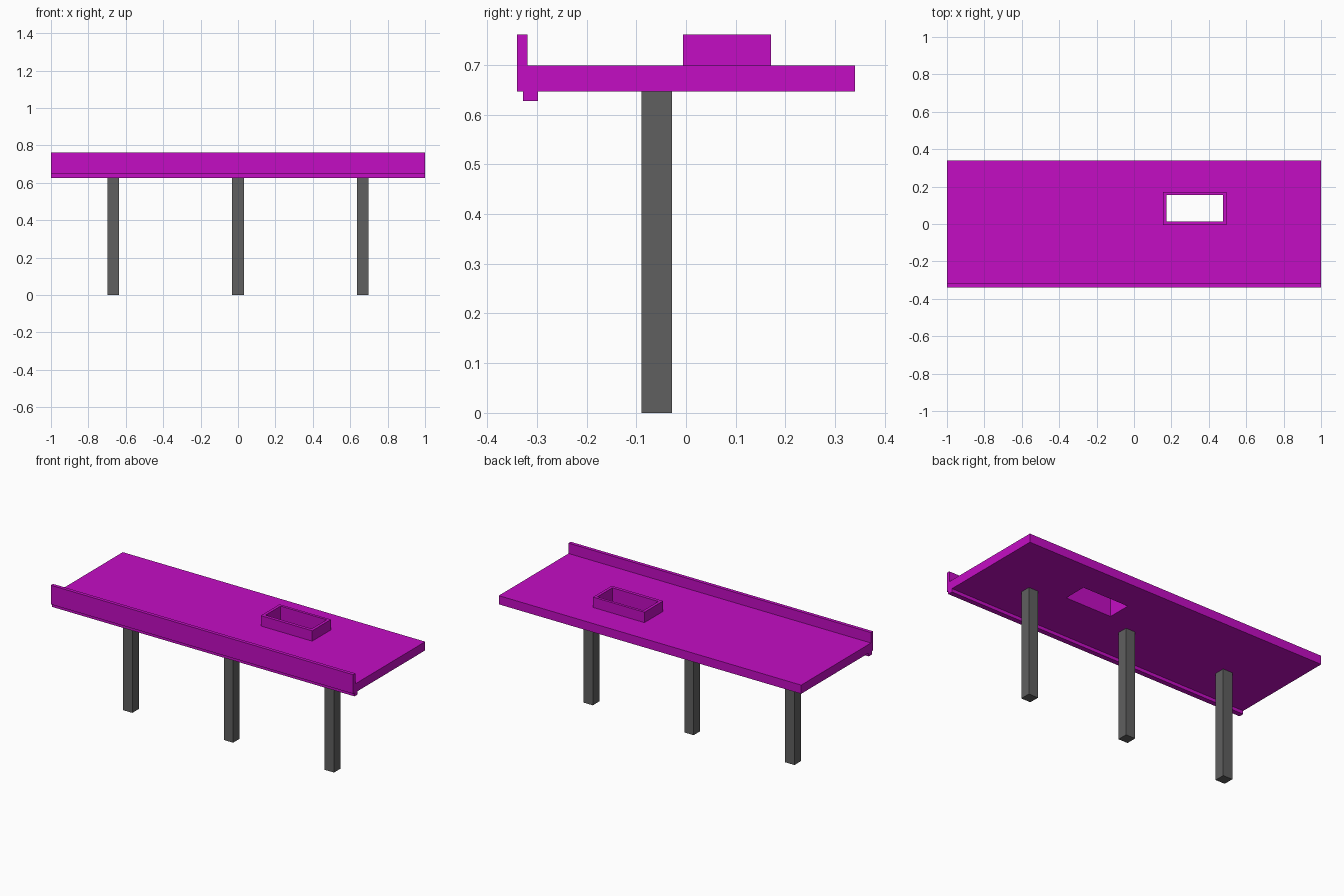
import bpy
import bmesh

cube = bpy.data.objects.get("Cube")
if cube:
    bpy.data.objects.remove(cube, do_unlink=True)


def material(name, rgb):
    m = bpy.data.materials.new(name)
    m.use_nodes = True
    m.diffuse_color = (*rgb, 1)
    m.node_tree.nodes["Principled BSDF"].inputs["Base Color"].default_value = (*rgb, 1)
    return m


magenta = material("magenta", (0.55, 0.004, 0.55))
grey = material("dark grey", (0.117, 0.117, 0.117))


def prism(name, profile, x0, x1, mat):
    """Extrude a closed (y, z) profile along x."""
    bm = bmesh.new()
    face = bm.faces.new([bm.verts.new((x0, y, z)) for y, z in profile])
    ext = bmesh.ops.extrude_face_region(bm, geom=[face])
    verts = [v for v in ext["geom"] if isinstance(v, bmesh.types.BMVert)]
    bmesh.ops.translate(bm, verts=verts, vec=(x1 - x0, 0, 0))
    bmesh.ops.recalc_face_normals(bm, faces=bm.faces)
    mesh = bpy.data.meshes.new(name)
    bm.to_mesh(mesh)
    bm.free()
    mesh.materials.append(mat)
    ob = bpy.data.objects.new(name, mesh)
    bpy.context.collection.objects.link(ob)
    return ob


def box(name, x, y, z, mat):
    profile = [(y[0], z[0]), (y[1], z[0]), (y[1], z[1]), (y[0], z[1])]
    return prism(name, profile, x[0], x[1], mat)


BACK, FRONT = 0.34, -0.34
UNDER, DECK, TOP = 0.647, 0.699, 0.761

# Roof slab with the upstand along its front edge
roof = prism("roof_slab", [(FRONT, UNDER), (BACK, UNDER), (BACK, DECK),
                           (-0.319, DECK), (-0.319, TOP), (FRONT, TOP)],
             -1, 1, magenta)

# Drip strip below the front edge
box("drip_strip", (-1, 1), (-0.328, -0.298), (0.627, UNDER), magenta)

# Raised curb around the roof opening
curb = box("opening_curb", (0.155, 0.495), (-0.006, 0.171), (DECK, TOP), magenta)

# Cut the opening through slab and curb
cutter = box("opening_cutter", (0.173, 0.477), (0.014, 0.155), (0.5, 0.9), magenta)
cutter.hide_render = True
for ob in (roof, curb):
    mod = ob.modifiers.new("opening", "BOOLEAN")
    mod.operation = "DIFFERENCE"
    mod.solver = "EXACT"
    mod.object = cutter
    bpy.context.view_layer.objects.active = ob
    bpy.ops.object.modifier_apply(modifier=mod.name)
bpy.data.objects.remove(cutter, do_unlink=True)

# Three square columns
for name, x in (("right", -0.667), ("middle", 0), ("left", 0.667)):
    box(name + "_column", (x - 0.031, x + 0.031), (-0.09, -0.028), (0, UNDER), grey)
